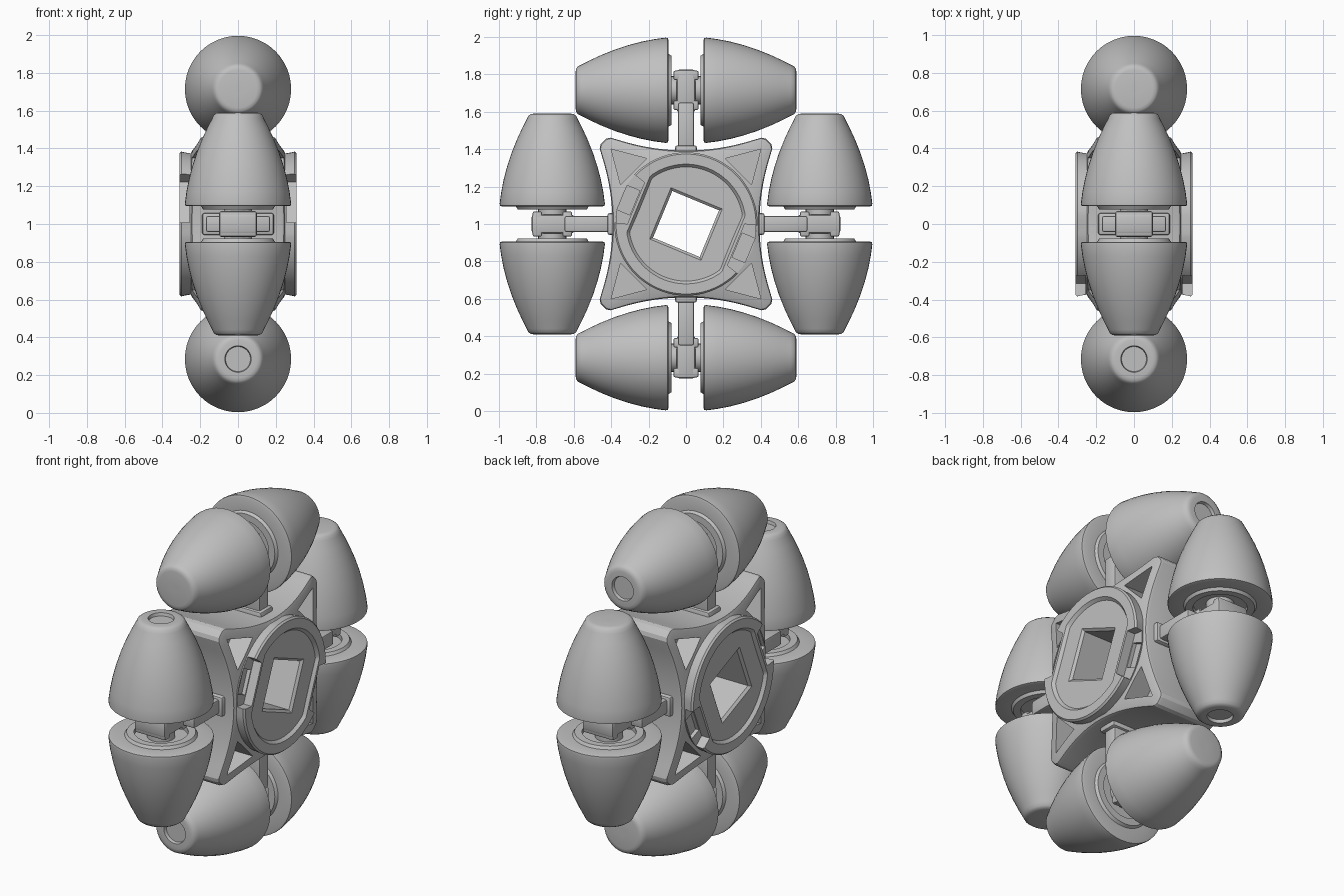
import bpy, bmesh, math
from mathutils import Matrix, Vector

if "Cube" in bpy.data.objects:
    bpy.data.objects.remove(bpy.data.objects["Cube"], do_unlink=True)

grey = bpy.data.materials.new("plain grey")
grey.use_nodes = True
grey.diffuse_color = (0.53, 0.53, 0.53, 1)
grey.node_tree.nodes["Principled BSDF"].inputs["Base Color"].default_value = (0.53, 0.53, 0.53, 1)

CENTRE = Matrix.Translation((0, 0, 1))
TILT = math.radians(-22.5)   # turn of the square bore and the notches


def activate(ob):
    bpy.ops.object.select_all(action='DESELECT')
    ob.select_set(True)
    bpy.context.view_layer.objects.active = ob


def finish(name, bm, matrix, smooth=True):
    bm.transform(matrix)
    bmesh.ops.recalc_face_normals(bm, faces=bm.faces)
    me = bpy.data.meshes.new(name)
    bm.to_mesh(me)
    bm.free()
    me.materials.append(grey)
    ob = bpy.data.objects.new(name, me)
    bpy.context.collection.objects.link(ob)
    if smooth:
        activate(ob)
        bpy.ops.object.shade_smooth_by_angle(angle=math.radians(30))
    return ob


def loft(bm, loops, ring):
    """Bridge equal loops; ring joins the last to the first, otherwise ends are capped."""
    rows = [[bm.verts.new(p) for p in loop] for loop in loops]
    pairs = list(zip(rows, rows[1:]))
    if ring:
        pairs.append((rows[-1], rows[0]))
    else:
        bm.faces.new(rows[0])
        bm.faces.new(rows[-1])
    n = len(rows[0])
    for a, b in pairs:
        for i in range(n):
            j = (i + 1) % n
            bm.faces.new((a[i], a[j], b[j], b[i]))


def lathe(name, profile, matrix, segments=48):
    """Turn (radius, height) points around the local z axis."""
    bm = bmesh.new()
    angles = [2 * math.pi * i / segments for i in range(segments)]
    loft(bm, [[(r * math.cos(a), r * math.sin(a), h) for a in angles] for r, h in profile], False)
    return finish(name, bm, matrix)


def box(name, lo, hi, matrix, bevel=0.012):
    bm = bmesh.new()
    lo, hi = Vector(lo), Vector(hi)
    bmesh.ops.create_cube(bm, size=1, matrix=Matrix.Translation((lo + hi) / 2)
                          @ Matrix.Diagonal((*(hi - lo), 1)))
    bmesh.ops.bevel(bm, geom=bm.edges[:], offset=bevel, segments=2, affect='EDGES', profile=0.5)
    return finish(name, bm, matrix)


# Hub outlines as radius by angle
def star(a):
    a = a % (math.pi / 2)
    a = min(a, math.pi / 2 - a)
    s, c, k = math.sin(a), math.cos(a), 0.44
    side = 0.39 / c if s < 0.01 else (c - math.sqrt(c * c - 4 * k * s * s * 0.39)) / (2 * k * s * s)
    corner = 0.622 / math.cos(math.pi / 4 - a)
    return -math.log(math.exp(-side * 90) + math.exp(-corner * 90)) / 90 + 0.003


def cap(a):
    return min(0.32, 0.275 / max(0.01, abs(math.cos(a - TILT))))


def bore(a):
    a = a - TILT
    return 0.135 / max(abs(math.cos(a)), abs(math.sin(a)))


def slope(a, drop=0.0):
    return 0.25 - 0.05 * (star(a) - 0.39) / 0.23 - drop


# Each step is a radius rule and a half-thickness rule
steps = [
    (star, lambda a: slope(a, 0.02)),
    (lambda a: star(a) - 0.006, lambda a: slope(a, 0.006)),
    (lambda a: star(a) - 0.02, slope),
    (lambda a: min(0.378, star(a) - 0.021), lambda a: 0.25),
    (lambda a: 0.383, lambda a: 0.3),
    (lambda a: 0.374, lambda a: 0.31),
    (cap, lambda a: 0.31),
    (lambda a: cap(a) - 0.015, lambda a: 0.293),
    (lambda a: bore(a) * 1.1, lambda a: 0.293),
    (bore, lambda a: 0.28),
]
N = 192
turn = [2 * math.pi * i / N for i in range(N)]


def hub_loop(step, sign):
    radius, height = step
    return [(sign * height(a), radius(a) * math.cos(a), radius(a) * math.sin(a)) for a in turn]


bm = bmesh.new()
loft(bm, [hub_loop(s, 1) for s in steps] + [hub_loop(s, -1) for s in reversed(steps)], True)
hub = finish("hub", bm, CENTRE, smooth=False)


def cut(target, prisms):
    """Subtract prisms given as (y-z outline, inner x, outer x), on both sides."""
    bm = bmesh.new()
    for outline, x0, x1 in prisms:
        for sign in (1, -1):
            loft(bm, [[(sign * x, y, z) for y, z in outline] for x in (x0, x1)], False)
    cutter = finish("hub_cutter", bm, CENTRE, smooth=False)
    cutter.hide_render = True
    activate(target)
    mod = target.modifiers.new("cut", 'BOOLEAN')
    mod.operation, mod.solver, mod.object = 'DIFFERENCE', 'EXACT', cutter
    bpy.ops.object.modifier_apply(modifier=mod.name)
    bpy.data.objects.remove(cutter, do_unlink=True)


def spun(points, angle):
    c, s = math.cos(angle), math.sin(angle)
    return [(y * c - z * s, y * s + z * c) for y, z in points]


def rect(r0, r1, w0, w1):
    return [(r0, -w0), (r1, -w1), (r1, w1), (r0, w0)]


# Triangular corner pockets, then side notches with small windows
pocket = [(0.4, 0.4), (0.21, 0.35), (0.35, 0.21)]
cut(hub, [(spun(pocket, k * math.pi / 2), 0.12, 0.4) for k in range(4)])
cut(hub, [(spun(rect(0.29, 0.395, 0.12, 0.15), TILT + k * math.pi), 0.257, 0.4) for k in range(2)])
cut(hub, [(spun(rect(0.296, 0.37, 0.07, 0.07), TILT + k * math.pi), 0.235, 0.4) for k in range(2)])
activate(hub)
bpy.ops.object.shade_smooth_by_angle(angle=math.radians(25))

# Roller profile, from the bearing seat to the tip
seat = [(0.08, 0.105), (0.145, 0.105), (0.145, 0.078), (0.185, 0.078), (0.195, 0.094),
        (0.268, 0.094), (0.28, 0.098)]
barrel = [(0.287 - 0.48 * t * t, t) for t in (0.11, 0.17, 0.24, 0.31, 0.38, 0.45, 0.51, 0.56)]
tip = [(0.128, 0.578), (0.116, 0.587), (0.1, 0.59)]
plain_end = [(0.02, 0.59)]
socket_end = [(0.07, 0.59), (0.066, 0.572), (0.02, 0.572)]

# Four arms, each with a fork post, an axle and a pair of rollers
for k, side in enumerate(("front", "top", "back", "bottom")):
    arm = CENTRE @ Matrix.Rotation(-k * math.pi / 2, 4, 'X')
    axis = arm @ Matrix.Translation((0, -0.715, 0))
    box(side + "_post_root", (-0.19, -0.42, -0.058), (0.19, -0.34, 0.058), arm)
    box(side + "_post", (-0.17, -0.65, -0.043), (0.17, -0.36, 0.043), arm)
    box(side + "_post_head", (-0.1, -0.825, -0.05), (0.1, -0.6, 0.05), arm)
    for u in (-0.795, -0.635):
        box(side + "_post_lug", (-0.1, u - 0.026, -0.068), (0.1, u + 0.026, 0.068), arm)
    lathe(side + "_axle", [(0.075, -0.12), (0.075, 0.12)], axis, 32)
    lathe(side + "_roller_leading", seat + barrel + tip + socket_end, axis)
    lathe(side + "_roller_trailing", seat + barrel + tip + plain_end,
          axis @ Matrix.Rotation(math.pi, 4, 'X'))
